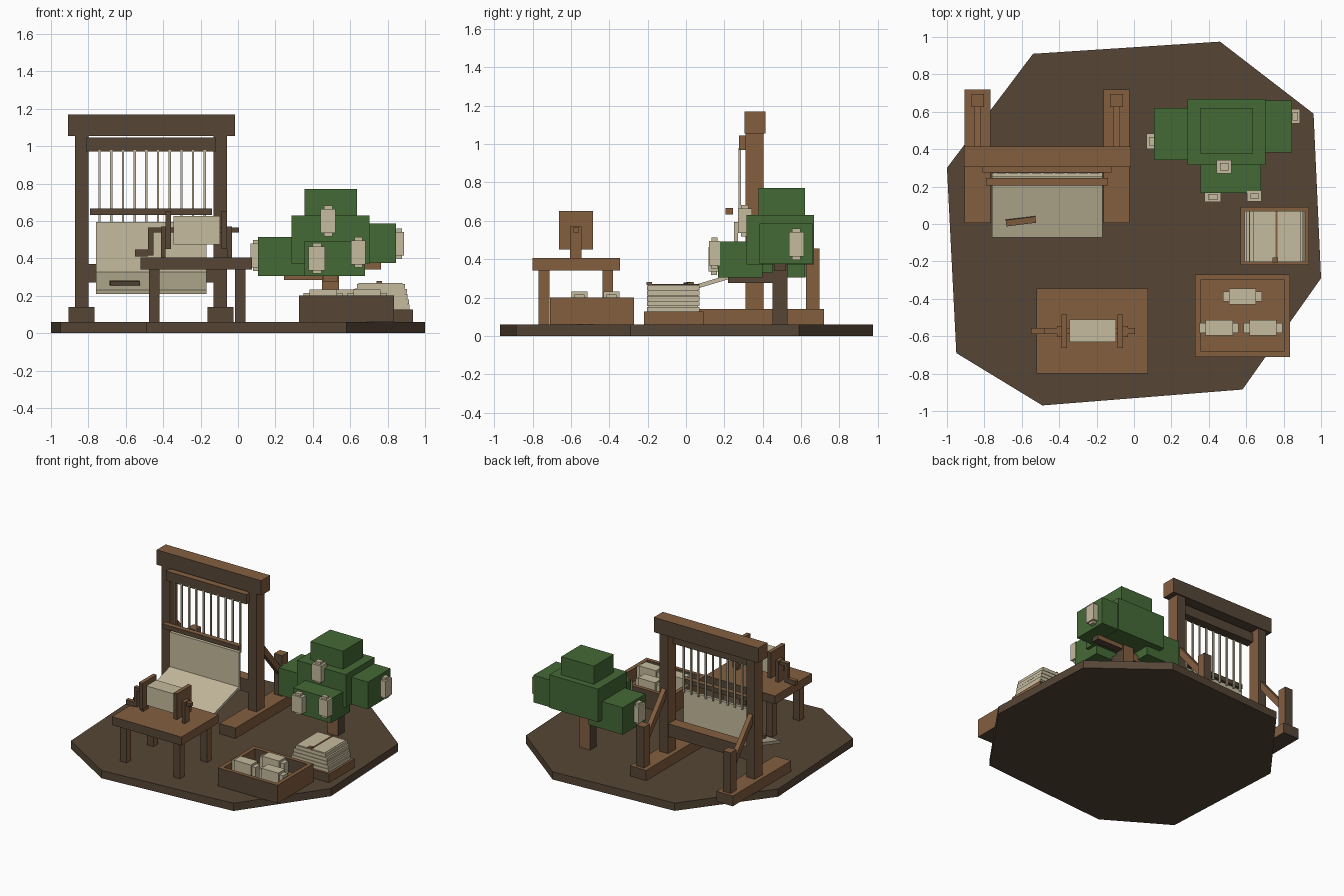
import bpy, bmesh, math
from mathutils import Matrix, Vector


def mat(name, rgb):
    m = bpy.data.materials.new(name)
    m.diffuse_color = (*rgb, 1)
    return m


DARK = mat("dark_wood", (0.093, 0.061, 0.037))
LIGHT = mat("light_wood", (0.227, 0.114, 0.051))
CREAM = mat("cream_cotton", (0.558, 0.497, 0.337))
GREEN = mat("leaf_green", (0.060, 0.144, 0.037))


def add_box(bm, x, y, z):
    c = Vector(((x[0] + x[1]) / 2, (y[0] + y[1]) / 2, (z[0] + z[1]) / 2))
    s = (abs(x[1] - x[0]), abs(y[1] - y[0]), abs(z[1] - z[0]))
    bmesh.ops.create_cube(bm, size=1, matrix=Matrix.Translation(c) @ Matrix.Diagonal((*s, 1)))


def finish(name, bm, mats, axis=None):
    """With an axis given, faces along it and undersides take the second material."""
    bm.normal_update()
    if axis is not None:
        for f in bm.faces:
            f.material_index = int(abs(f.normal[axis]) > 0.8 or f.normal.z < -0.6)
    me = bpy.data.meshes.new(name)
    bm.to_mesh(me)
    bm.free()
    for m in mats:
        me.materials.append(m)
    ob = bpy.data.objects.new(name, me)
    bpy.context.collection.objects.link(ob)
    return ob


def wood(name, *boxes, axis=1):
    bm = bmesh.new()
    for b in boxes:
        add_box(bm, *b)
    return finish(name, bm, [LIGHT, DARK], axis)


def plain(name, m, *boxes):
    bm = bmesh.new()
    for b in boxes:
        add_box(bm, *b)
    return finish(name, bm, [m])


def slanted(name, x, a, b, t, mats, axis=None):
    """Plank running between two (y, z) points, with thickness t."""
    bm = bmesh.new()
    d = Vector((b[0] - a[0], b[1] - a[1]))
    n = Vector((-d.y, d.x)).normalized() * t / 2
    pts = [(a[0] + n.x, a[1] + n.y), (a[0] - n.x, a[1] - n.y),
           (b[0] - n.x, b[1] - n.y), (b[0] + n.x, b[1] + n.y)]
    f = bm.faces.new([bm.verts.new((x[0], *p)) for p in pts])
    r = bmesh.ops.extrude_face_region(bm, geom=[f])
    for v in r["geom"]:
        if isinstance(v, bmesh.types.BMVert):
            v.co.x = x[1]
    bmesh.ops.recalc_face_normals(bm, faces=bm.faces)
    return finish(name, bm, mats, axis)


# Irregular ground slab
outline = [(-0.54, 0.91), (0.46, 0.975), (0.96, 0.59), (1.0, -0.29),
           (0.58, -0.885), (-0.49, -0.97), (-0.95, -0.69), (-1.0, 0.30)]
bm = bmesh.new()
lo = [bm.verts.new((x, y, 0)) for x, y in outline]
hi = [bm.verts.new((x, y, 0.06)) for x, y in outline]
bm.faces.new(lo)
bm.faces.new(hi)
for i in range(8):
    j = (i + 1) % 8
    bm.faces.new((lo[i], lo[j], hi[j], hi[i]))
bmesh.ops.recalc_face_normals(bm, faces=bm.faces)
finish("ground_slab", bm, [DARK])

# Loom frame
wood("loom_top_beam", ((-0.91, -0.015), (0.305, 0.415), (1.055, 1.17)))
wood("loom_upper_bar", ((-0.81, -0.12), (0.275, 0.345), (0.97, 1.045)))
wood("loom_lower_beam", ((-0.81, -0.12), (0.31, 0.40), (0.27, 0.37)))
wood("loom_beater_bar", ((-0.79, -0.14), (0.205, 0.245), (0.632, 0.667)))
for side, cx in (("left", -0.836), ("right", -0.094)):
    wood(side + "_loom_post", ((cx - 0.036, cx + 0.036), (0.31, 0.405), (0.14, 1.055)))
    wood(side + "_loom_foot", ((cx - 0.069, cx + 0.069), (0.005, 0.72), (0.06, 0.14)))
    wood(side + "_loom_stub", ((cx - 0.034, cx + 0.034), (0.625, 0.695), (0.14, 0.455)))
    slanted(side + "_loom_brace", (cx - 0.018, cx + 0.018), (0.38, 0.63), (0.65, 0.31),
            0.045, [LIGHT, DARK])

# Warp threads and woven cloth
plain("warp_threads", CREAM, *[((x - 0.006, x + 0.006), (0.274, 0.286), (0.58, 0.98))
                               for x in [-0.74 + 0.0625 * i for i in range(10)]])
plain("hanging_cloth", CREAM, ((-0.76, -0.168), (0.25, 0.272), (0.30, 0.595)))
slanted("sloping_cloth", (-0.76, -0.168), (0.265, 0.32), (-0.07, 0.22), 0.022, [CREAM])
shuttle = wood("shuttle", ((-0.08, 0.08), (-0.017, 0.017), (-0.012, 0.012)))
shuttle.location = (-0.605, 0.015, 0.268)
shuttle.rotation_euler = (0.12, 0, math.radians(7))

# Winding table
wood("table_top", ((-0.52, 0.075), (-0.80, -0.345), (0.34, 0.405)))
wood("table_legs", *[((x - 0.028, x + 0.028), (y - 0.028, y + 0.028), (0.06, 0.34))
                     for x in (-0.447, 0.013) for y in (-0.74, -0.408)])
plain("thread_roll", CREAM, ((-0.345, -0.095), (-0.63, -0.51), (0.475, 0.625)))
wood("roll_flanges", *[((x - 0.015, x + 0.015), (-0.662, -0.485), (0.45, 0.652))
                       for x in (-0.372, -0.073)])
wood("roll_supports", *[((x - 0.013, x + 0.013), (-0.605, -0.545), (0.405, 0.57))
                        for x in (-0.40, -0.045)])
wood("roll_axle", ((-0.48, 0.005), (-0.587, -0.557), (0.538, 0.565)))
wood("crank_arm", ((-0.482, -0.453), (-0.587, -0.557), (0.415, 0.565)))
wood("crank_handle", ((-0.55, -0.482), (-0.587, -0.557), (0.41, 0.447)))

# Open crate with bobbins
wood("crate", ((0.325, 0.835), (-0.71, -0.27), (0.06, 0.10)),
     ((0.325, 0.355), (-0.71, -0.27), (0.10, 0.20)),
     ((0.805, 0.835), (-0.71, -0.27), (0.10, 0.20)),
     ((0.355, 0.805), (-0.71, -0.68), (0.10, 0.20)),
     ((0.355, 0.805), (-0.30, -0.27), (0.10, 0.20)))
for i, (x, y) in enumerate(((0.58, -0.388), (0.455, -0.555), (0.69, -0.555))):
    plain(f"bobbin_{i + 1}", CREAM,
          ((x - 0.073, x + 0.073), (y - 0.042, y + 0.042), (0.10, 0.232)),
          ((x - 0.104, x + 0.104), (y - 0.027, y + 0.027), (0.12, 0.215)))

# Stack of folded cloth on a tray
wood("cloth_tray", ((0.57, 0.935), (-0.22, 0.09), (0.06, 0.127)))
for i in range(5):
    s, z = 0.012 * i * (0.7 if i % 2 else 0.9), 0.127 + 0.028 * i
    plain(f"folded_cloth_{i + 1}", CREAM,
          ((0.592 + s, 0.918 - s * 0.6), (-0.203, 0.07), (z, z + 0.025)),
          ((0.60 + s, 0.905 - s * 0.6), (-0.195, 0.062), (z + 0.025, z + 0.028)))
plain("stack_strap", LIGHT, ((0.756, 0.768), (-0.2, 0.07), (0.265, 0.271)))
plain("strap_knot", LIGHT, ((0.74, 0.77), (-0.205, -0.178), (0.265, 0.28)))

# Cotton bush
wood("bush_trunk", ((0.45, 0.54), (0.45, 0.53), (0.06, 0.40)), axis=0)
wood("bush_branches", ((0.455, 0.535), (0.22, 0.46), (0.275, 0.33)),
     ((0.245, 0.46), (0.46, 0.52), (0.285, 0.34)),
     ((0.53, 0.765), (0.46, 0.52), (0.34, 0.40)), axis=0)
plain("bush_core", GREEN, ((0.285, 0.703), (0.315, 0.668), (0.373, 0.63)))
plain("bush_crown", GREEN, ((0.355, 0.635), (0.378, 0.62), (0.60, 0.77)))
plain("bush_left", GREEN, ((0.108, 0.40), (0.343, 0.62), (0.305, 0.515)))
plain("bush_right", GREEN, ((0.60, 0.845), (0.383, 0.66), (0.375, 0.585)))
plain("bush_front", GREEN, ((0.355, 0.68), (0.167, 0.40), (0.305, 0.493)))

# Cotton bolls: centre and the half sizes in x and y
bolls = [((0.422, 0.145, 0.40), 0.044, 0.028), ((0.643, 0.148, 0.432), 0.039, 0.028),
         ((0.482, 0.307, 0.60), 0.040, 0.036), ((0.862, 0.575, 0.478), 0.026, 0.039),
         ((0.094, 0.442, 0.415), 0.026, 0.042)]
for i, ((x, y, z), a, b) in enumerate(bolls):
    plain(f"cotton_boll_{i + 1}", CREAM,
          ((x - a, x + a), (y - b, y + b), (z - 0.064, z + 0.064)),
          ((x - a * 0.55, x + a * 0.55), (y - b * 0.55, y + b * 0.55), (z - 0.082, z + 0.082)))
